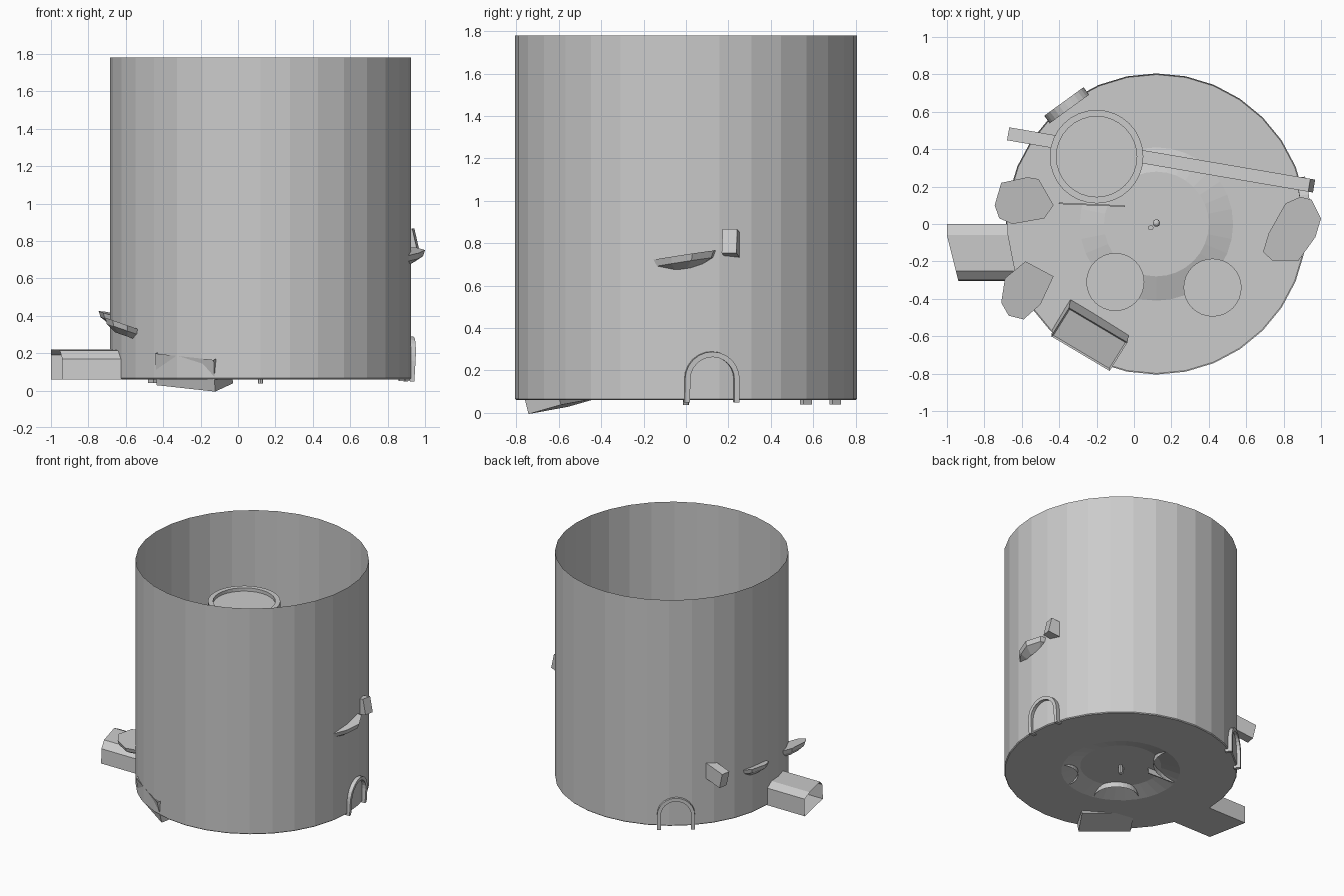
import bpy, bmesh, math
from mathutils import Vector, Matrix

cube = bpy.data.objects.get("Cube")
if cube:
    bpy.data.objects.remove(cube, do_unlink=True)

grey = bpy.data.materials.new("plain_grey")
grey.use_nodes = True
grey.diffuse_color = (0.6, 0.6, 0.6, 1)
grey.node_tree.nodes["Principled BSDF"].inputs["Base Color"].default_value = (0.6, 0.6, 0.6, 1)

CX = 0.12      # tank axis
FLOOR = 0.06
R = 0.805


def finish(name, bm, matrix=Matrix()):
    bmesh.ops.recalc_face_normals(bm, faces=bm.faces)
    mesh = bpy.data.meshes.new(name)
    bm.to_mesh(mesh)
    bm.free()
    mesh.materials.append(grey)
    obj = bpy.data.objects.new(name, mesh)
    obj.matrix_world = matrix
    bpy.context.collection.objects.link(obj)
    return obj


def lathe(name, profile, center, sides=32):
    """Spin (radius, z) points round a vertical axis; radius 0 closes the end."""
    bm = bmesh.new()
    rings = []
    for r, z in profile:
        count = 1 if r == 0 else sides
        rings.append([bm.verts.new((r * math.cos(math.tau * i / sides),
                                    r * math.sin(math.tau * i / sides), z))
                      for i in range(count)])
    for a, b in zip(rings, rings[1:]):
        for i in range(sides):
            j = (i + 1) % sides
            if len(a) == 1:
                bm.faces.new((a[0], b[i], b[j]))
            elif len(b) == 1:
                bm.faces.new((a[i], a[j], b[0]))
            else:
                bm.faces.new((a[i], a[j], b[j], b[i]))
    return finish(name, bm, Matrix.Translation((*center, 0)))


def box(name, size, matrix):
    bm = bmesh.new()
    bmesh.ops.create_cube(bm, size=1, matrix=Matrix.Diagonal((*size, 1)))
    return finish(name, bm, matrix)


def axes(x, up, origin):
    """Frame whose x axis follows x and whose z axis leans towards up."""
    x = Vector(x).normalized()
    y = Vector(up).cross(x).normalized()
    m = Matrix((x, y, x.cross(y))).transposed().to_4x4()
    m.translation = origin
    return m


def ledge(name, outline, plane, thick=0.06):
    """Flat-topped stone: sloping top polygon with a smaller underside."""
    base, sx, sy = plane
    n = len(outline)
    mx = sum(p[0] for p in outline) / n
    my = sum(p[1] for p in outline) / n
    bm = bmesh.new()
    rings = []
    for scale, drop in ((1, 0), (0.93, thick * 0.5), (0.55, thick)):
        ring = []
        for x, y in outline:
            dx, dy = (x - mx) * scale, (y - my) * scale
            ring.append(bm.verts.new((mx + dx, my + dy, base + sx * dx + sy * dy - drop)))
        rings.append(ring)
    bm.faces.new(rings[0])
    bm.faces.new(rings[-1][::-1])
    for a, b in zip(rings, rings[1:]):
        for i in range(n):
            j = (i + 1) % n
            bm.faces.new((a[i], a[j], b[j], b[i]))
    return finish(name, bm)


def arch_points(r, leg, steps=12):
    pts = [(r * math.cos(math.pi * i / steps), leg + r * math.sin(math.pi * i / steps))
           for i in range(steps + 1)]
    return [(r, 0)] + pts + [(-r, 0)]


def arch(name, center, angle, lean):
    """Door frame standing against the wall, facing outwards at the angle."""
    bm = bmesh.new()
    depth = 0.025
    loops = []
    for r, y in ((0.13, -depth), (0.13, depth), (0.105, depth), (0.105, -depth)):
        loops.append([bm.verts.new((y, x, z)) for x, z in arch_points(r, 0.11)])
    for k in range(4):
        a, b = loops[k], loops[(k + 1) % 4]
        for i in range(len(a) - 1):
            bm.faces.new((a[i], a[i + 1], b[i + 1], b[i]))
    for end in (0, -1):
        bm.faces.new([loop[end] for loop in loops])
    m = (Matrix.Translation(center) @ Matrix.Rotation(angle, 4, 'Z')
         @ Matrix.Rotation(lean, 4, 'Y'))
    return finish(name, bm, m)


# Open tank and its floor with a low raised centre
lathe("tank_wall", [(R, FLOOR + 0.006), (R, 1.78)], (CX, 0))
lathe("tank_floor", [(R, FLOOR + 0.006), (R - 0.006, FLOOR), (0.41, FLOOR),
                     (0.28, FLOOR + 0.04), (0, FLOOR + 0.04)], (CX, 0))

# Tall round tower with a rimmed top
lathe("tower", [(0.25, FLOOR), (0.25, 1.24), (0.215, 1.24), (0.215, 1.215), (0, 1.215)],
      (-0.2, 0.36))

# Two low round stumps
for side, x, y in (("right", -0.1, -0.31), ("left", 0.42, -0.34)):
    lathe("stump_" + side, [(0.155, FLOOR), (0.155, 0.34), (0, 0.34)], (x, y))

# Thin centre peg with a ball, and a small stud beside it
lathe("centre_peg", [(0, 0.037), (0.014, 0.037), (0.014, 0.2), (0, 0.2)], (CX, 0), 8)
bm = bmesh.new()
bmesh.ops.create_uvsphere(bm, u_segments=10, v_segments=6, radius=0.02)
finish("peg_ball", bm, Matrix.Translation((CX, 0.005, 0.21)))
lathe("small_stud", [(0.014, FLOOR), (0.014, 0.12), (0, 0.12)], (0.09, -0.02), 10)

# Sloping beam passing through both sides of the wall
low, high = Vector((-0.66, 0.48, 0.43)), Vector((0.95, 0.205, 0.81))
box("sloping_beam", ((high - low).length, 0.07, 0.115),
    axes(high - low, (0, 0, 1), (low + high) / 2))

# Thin upright panel before the tower
box("upright_panel", (0.355, 0.008, 0.4), axes((0.35, -0.015, 0), (0, 0, 1), (-0.225, 0.103, 0.26)))

# Stone ledges set through the wall
ledge("ledge_back_right", [(-0.745, 0.1), (-0.71, 0.22), (-0.57, 0.25), (-0.51, 0.24),
                           (-0.43, 0.1), (-0.48, 0.03), (-0.65, 0.0), (-0.72, 0.03)],
      (0.39, -0.25, 0.05))
ledge("ledge_front_right", [(-0.71, -0.42), (-0.69, -0.29), (-0.58, -0.2), (-0.43, -0.28),
                            (-0.5, -0.43), (-0.59, -0.51), (-0.67, -0.49)],
      (0.35, -0.35, 0.0))
ledge("ledge_left", [(0.69, -0.15), (0.72, -0.05), (0.81, 0.11), (0.89, 0.145), (0.95, 0.13),
                     (1.0, 0.03), (0.97, -0.07), (0.88, -0.195), (0.74, -0.195)],
      (0.74, 0.02, 0.15), 0.065)

# Door frames on the outside of the wall
arch("arch_left", (0.90, 0.12, 0.05), math.radians(8), 0.06)
arch("arch_back", (-0.36, 0.635, 0.04), math.radians(126), 0.0)

# Hollow entry tunnel meeting the wall: faceted half pipe with a slanted mouth
bm = bmesh.new()
section = [(0.0, 0.06), (0.0, 0.19), (-0.06, 0.22), (-0.25, 0.215), (-0.3, 0.17), (-0.305, 0.06)]
mouth = [bm.verts.new((-1.0 + 0.25 * max(0, -y - 0.06), y, z)) for y, z in section]
inner = [bm.verts.new((CX - math.sqrt(R * R - y * y) + 0.01, y, z)) for y, z in section]
for i in range(len(section)):
    j = (i + 1) % len(section)
    bm.faces.new((mouth[i], mouth[j], inner[j], inner[i]))
finish("entry_tunnel", bm)

# Tilted open-topped chest half sunk through the floor
bm = bmesh.new()
bmesh.ops.create_cube(bm, size=1, matrix=Matrix.Diagonal((0.365, 0.185, 0.175, 1)))
top = max(bm.faces, key=lambda f: f.calc_center_median().z)
bmesh.ops.inset_region(bm, faces=[top], thickness=0.012)
bmesh.ops.translate(bm, verts=top.verts, vec=(0, 0, -0.01))
finish("tilted_chest", bm, axes((0.32, -0.19, -0.035), (-0.12, -0.21, 1), (-0.235, -0.595, 0.118)))
